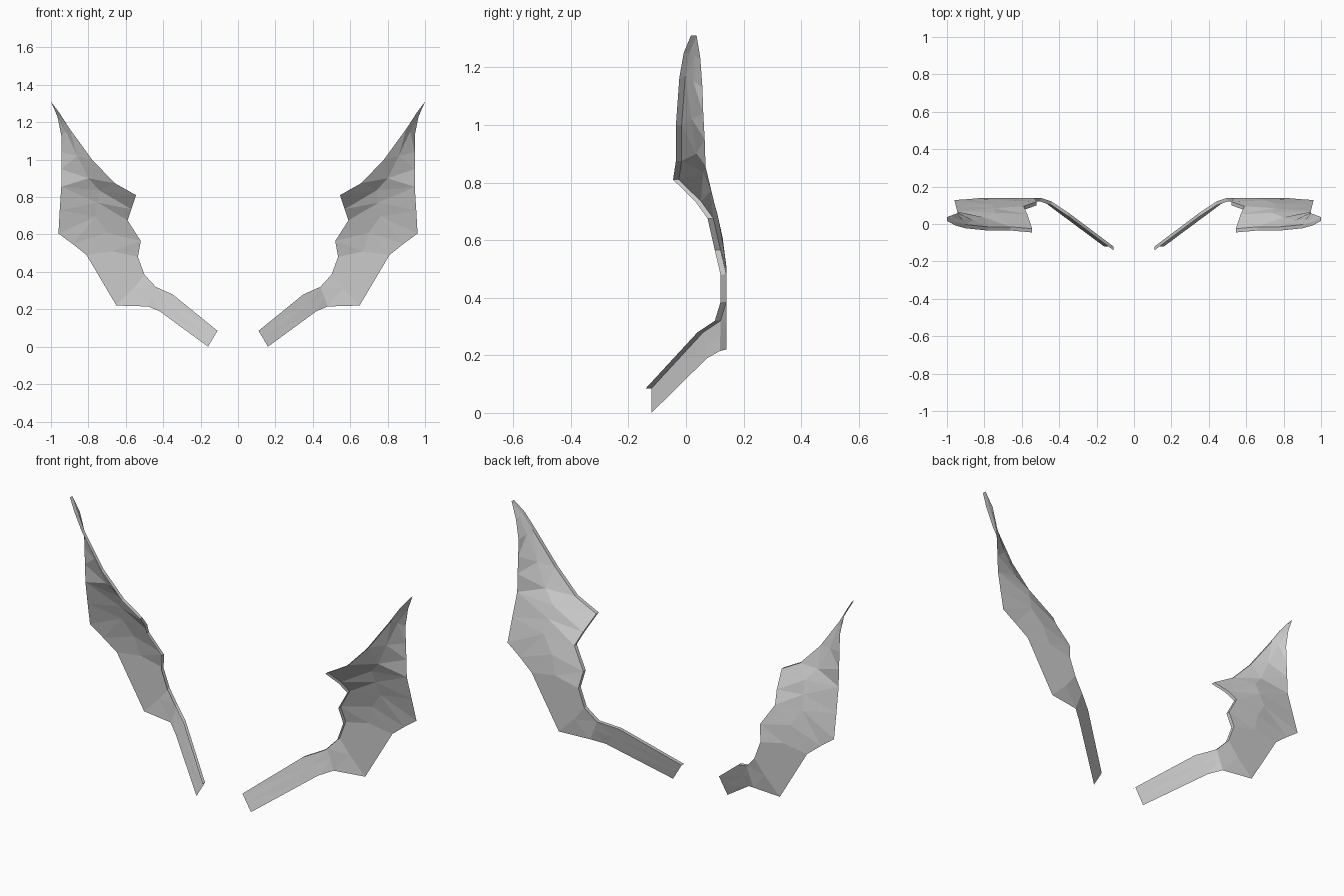
import bpy, bmesh
from mathutils import Vector

if "Cube" in bpy.data.objects:
    bpy.data.objects.remove(bpy.data.objects["Cube"])

# Cross rows of one wing sheet, from the arm root to the tip: inner, (middle), outer
ARM = [
    ((.11, -.12, .085), (.16, -.12, 0)),
    ((.35, .06, .28), (.42, .073, .19)),
    ((.44, .12, .32), (.48, .118, .215)),
]
BLADE = [
    ((.50, .14, .385), (.56, .14, .31), (.65, .14, .22)),
    ((.535, .14, .48), (.67, .14, .51), (.81, .14, .49)),
    ((.52, .12, .565), (.70, .127, .61), (.885, .133, .55)),
    ((.59, .095, .675), (.76, .108, .695), (.96, .128, .605)),
    ((.57, .052, .735), (.75, .085, .77), (.953, .098, .73)),
    ((.545, -.025, .81), (.74, .06, .835), (.945, .068, .855)),
    ((.66, -.015, .875), (.80, .035, .90), (.945, .065, .95)),
    ((.78, -.015, 1.0), (.86, .02, 1.02), (.945, .06, 1.04)),
    ((.90, -.003, 1.165), (.92, .025, 1.15), (.945, .057, 1.13)),
    ((.955, .012, 1.25), (.96, .03, 1.24), (.965, .05, 1.23)),
]
TIP = Vector((1.0, .037, 1.31))
LIP = Vector((0, -.02, 0))


def full_row(points):
    """Lip edge, inner edge, middle and outer edge of one row."""
    p = [Vector(q) for q in points]
    if len(p) == 2:
        p.insert(1, (p[0] + p[1]) / 2)
    return [p[0] + LIP] + p


bm = bmesh.new()
rows = [[bm.verts.new(v) for v in full_row(r)] for r in ARM + BLADE]

# Sheet with its folded inner lip
for a, b in zip(rows, rows[1:]):
    for c in range(3):
        bm.faces.new((a[c], a[c + 1], b[c + 1], b[c]))

# Pointed tip
last = rows[-1]
tip_lip, tip = bm.verts.new(TIP + LIP), bm.verts.new(TIP)
bm.faces.new((last[0], last[1], tip, tip_lip))
bm.faces.new((last[1], last[2], tip))
bm.faces.new((last[2], last[3], tip))

# Fixed facets for the low-poly look
bmesh.ops.triangulate(bm, faces=bm.faces[:])
mesh = bpy.data.meshes.new("wing_pair")
bm.to_mesh(mesh)
bm.free()

wings = bpy.data.objects.new("wing_pair", mesh)
bpy.context.collection.objects.link(wings)

# Matching wing on the other side
mirror = wings.modifiers.new("mirror", 'MIRROR')
mirror.use_axis[0] = True
mirror.use_mirror_merge = False
